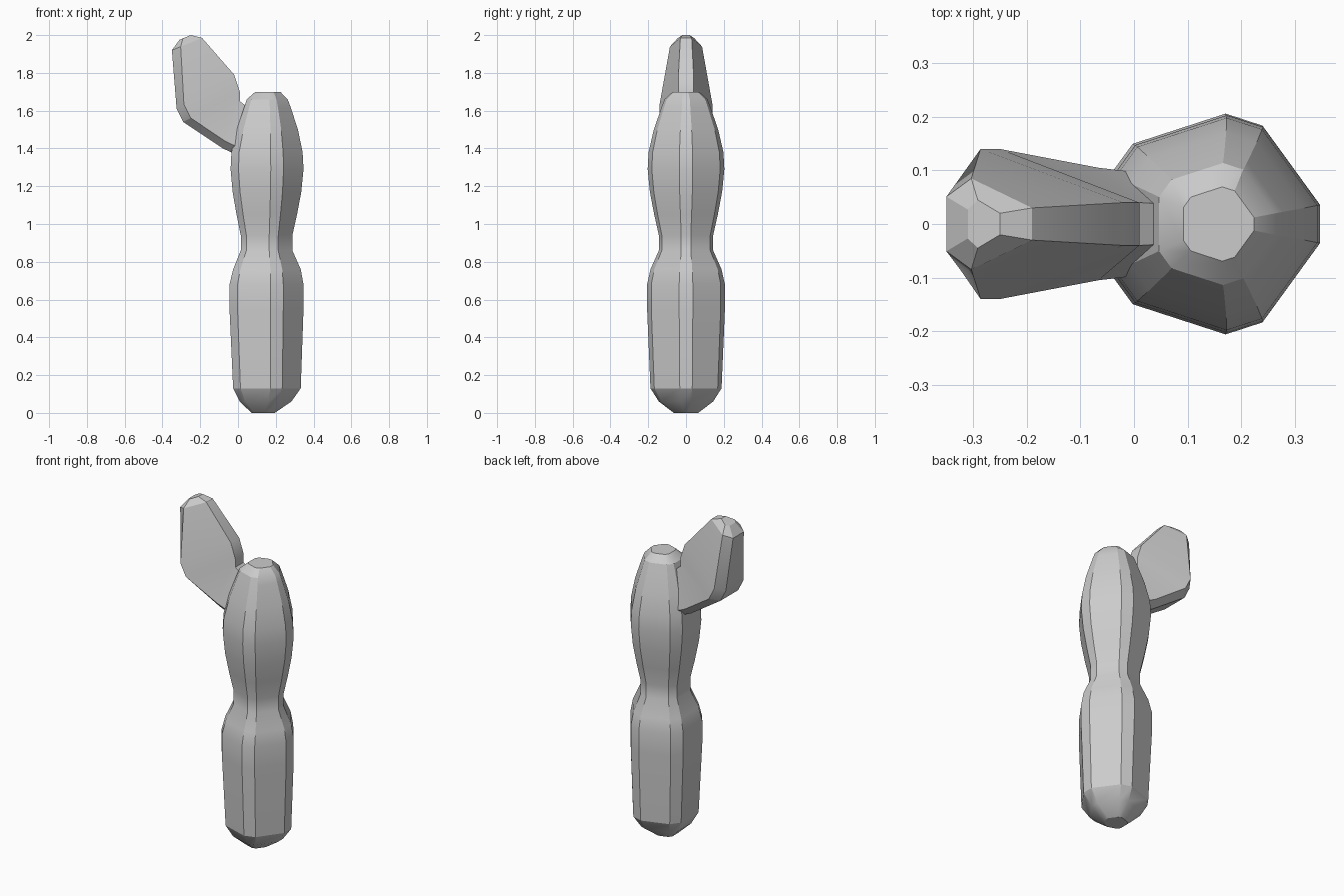
import bpy, bmesh, math
from mathutils import Vector

cube = bpy.data.objects.get("Cube")
if cube:
    bpy.data.objects.remove(cube, do_unlink=True)

grey = bpy.data.materials.new("light grey")
grey.use_nodes = True
colour = (0.6, 0.6, 0.6, 1)
grey.diffuse_color = colour
grey.node_tree.nodes["Principled BSDF"].inputs["Base Color"].default_value = colour


def loft(name, rings):
    """Skin a list of equal-sized rings and close both ends."""
    bm = bmesh.new()
    loops = [[bm.verts.new(p) for p in ring] for ring in rings]
    n = len(loops[0])
    for a, b in zip(loops, loops[1:]):
        for i in range(n):
            j = (i + 1) % n
            bm.faces.new((a[i], a[j], b[j], b[i]))
    bm.faces.new(loops[0][::-1])
    bm.faces.new(loops[-1])
    bmesh.ops.recalc_face_normals(bm, faces=bm.faces)
    mesh = bpy.data.meshes.new(name)
    bm.to_mesh(mesh)
    bm.free()
    mesh.materials.append(grey)
    obj = bpy.data.objects.new(name, mesh)
    bpy.context.collection.objects.link(obj)
    bpy.ops.object.select_all(action='DESELECT')
    obj.select_set(True)
    bpy.context.view_layer.objects.active = obj
    bpy.ops.object.shade_smooth_by_angle(angle=math.radians(25))
    return obj


def trunk_ring(z, r, cx):
    """Pentagon with cut corners."""
    angles = [math.radians(72 * k + d) for k in range(5) for d in (-10, 10)]
    return [Vector((cx + r * math.cos(a), r * math.sin(a), z)) for a in angles]


def arm_ring(outer, inner, w, s, cut):
    """Triangle with cut corners, narrow on the inner side."""
    o = Vector((outer[0], 0, outer[1]))
    i = Vector((inner[0], 0, inner[1]))
    side = o + (i - o).normalized() * cut
    y = Vector((0, 1, 0))
    return [i - y * s, i + y * s, side + y * w,
            o + y * w * 0.6, o - y * w * 0.6, side - y * w]


# Trunk: two swollen segments with a waist (height, radius, centre x)
trunk = [(0, 0.065, 0.13), (0.06, 0.145, 0.14), (0.13, 0.19, 0.145),
         (0.55, 0.208, 0.142), (0.68, 0.208, 0.142), (0.76, 0.19, 0.145),
         (0.86, 0.145, 0.145), (0.94, 0.145, 0.145), (1.05, 0.17, 0.145),
         (1.17, 0.193, 0.145), (1.29, 0.205, 0.145), (1.38, 0.2, 0.145),
         (1.5, 0.172, 0.148), (1.62, 0.13, 0.15), (1.66, 0.115, 0.15),
         (1.7, 0.07, 0.155)]
loft("cactus_trunk", [trunk_ring(*t) for t in trunk])

# Arm: bends out of the trunk and up (outer point, inner point, half widths, cut)
arm = [((0.05, 1.34), (0.1, 1.58), 0.09, 0.035, 0.04),
       ((-0.08, 1.40), (0.01, 1.65), 0.105, 0.04, 0.04),
       ((-0.29, 1.54), (0.01, 1.70), 0.14, 0.04, 0.045),
       ((-0.325, 1.61), (-0.02, 1.79), 0.14, 0.04, 0.045),
       ((-0.35, 1.92), (-0.19, 1.985), 0.085, 0.03, 0.05),
       ((-0.31, 1.975), (-0.25, 2.0), 0.045, 0.02, 0.02)]
loft("cactus_arm", [arm_ring(*a) for a in arm])
